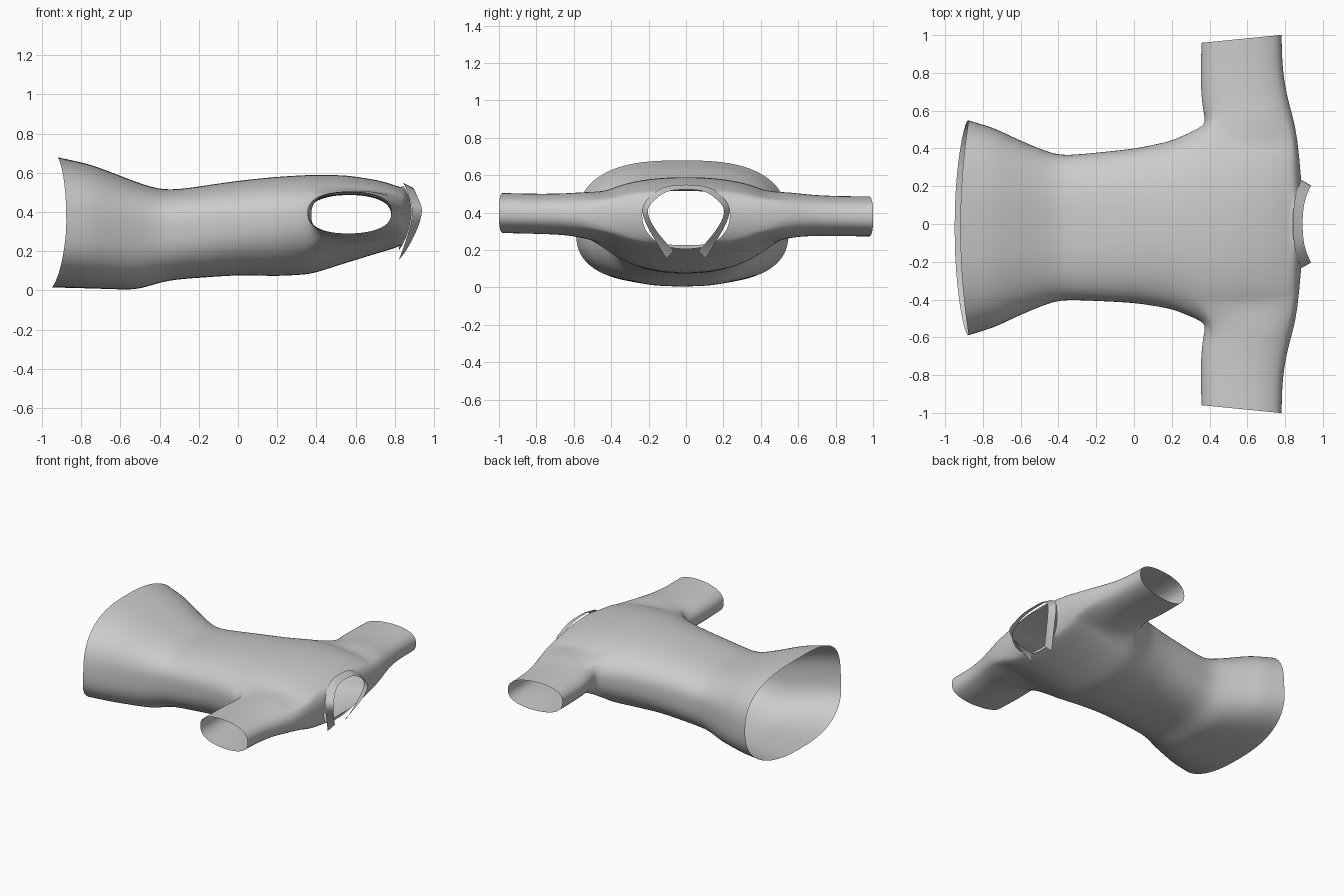
import bpy, bmesh
from math import sin, cos, pi, atan2, copysign

if "Cube" in bpy.data.objects:
    bpy.data.objects.remove(bpy.data.objects["Cube"])

N = 48          # points round the torso
ARM = 5         # half-height of an armhole in ring steps


def sup(t, n):
    c, s = cos(t), sin(t)
    return copysign(abs(c) ** (2 / n), c), copysign(abs(s) ** (2 / n), s)


def ramp(x, a, b):
    return min(1, max(0, (x - a) / (b - a)))


def finish(bm, name):
    bmesh.ops.recalc_face_normals(bm, faces=bm.faces)
    me = bpy.data.meshes.new(name)
    bm.to_mesh(me)
    bm.free()
    me.polygons.foreach_set("use_smooth", [True] * len(me.polygons))
    ob = bpy.data.objects.new(name, me)
    bpy.context.collection.objects.link(ob)
    mod = ob.modifiers.new("smooth", 'SUBSURF')
    mod.levels = mod.render_levels = 2
    mod.boundary_smooth = 'PRESERVE_CORNERS'


# torso profile from hem to neck: x, half width, z bottom, z top
PROFILE = [
    (-.92, .570, .015, .680), (-.75, .525, .010, .643), (-.51, .423, .002, .550),
    (-.41, .386, .038, .518), (-.32, .384, .056, .513), (0, .408, .078, .560),
    (.20, .445, .073, .580), (.37, .520, .082, .590), (.55, .525, .140, .588),
    (.72, .520, .192, .562), (.79, .510, .212, .540), (.825, .480, .228, .528),
    (.835, .340, .225, .528), (.84, .235, .205, .535),
]
# halve the long steps
sections = [PROFILE[0]]
for p in PROFILE[1:]:
    q = sections[-1]
    if p[0] - q[0] > .12:
        sections.append(tuple((u + v) / 2 for u, v in zip(p, q)))
    sections.append(p)
A0 = sections.index(PROFILE[7])     # armholes lie between these rings
A1 = sections.index(PROFILE[11])

bm = bmesh.new()
rings = []
for x, w, zb, zt in sections:
    k = ramp(x, -.4, .37)
    zm, n, yc = .31 + .08 * k, 2.7 - .5 * k, -.02 * (1 - k)
    bend = .045 * (ramp(x, -.62, -.92) + ramp(x, .77, .84))      # sides shifted to +x
    low = -.03 * ramp(x, -.8, -.92) - .02 * ramp(x, .825, .84)   # underside shifted to -x
    ring = []
    for i in range(N):
        c, s = sup(2 * pi * i / N, n)
        z = zm + s * ((zt - zm) if s > 0 else (zm - zb))
        ring.append(bm.verts.new((x + bend * c * c + low * max(0, -s), yc + w * c, z)))
    rings.append(ring)

for r in range(len(rings) - 1):
    for i in range(N):
        if A0 <= r < A1 and (i + ARM) % (N // 2) < 2 * ARM:
            continue
        j = (i + 1) % N
        bm.faces.new((rings[r][i], rings[r][j], rings[r + 1][j], rings[r + 1][i]))

# sleeves grow out of the armhole edges: |y|, x low, x high, z low, z high
SLEEVE = [
    (.555, .375, .845, .262, .512),
    (.65, .355, .815, .276, .501),
    (.80, .350, .785, .278, .496),
    (.98, .355, .782, .279, .498),
]
for side in (1, -1):
    mid = 0 if side > 0 else N // 2
    lo, hi = mid - ARM, mid + ARM
    loop = [rings[A0][i % N] for i in range(lo, hi)]
    loop += [rings[r][hi % N] for r in range(A0, A1)]
    loop += [rings[A1][i % N] for i in range(hi, lo, -1)]
    loop += [rings[r][lo % N] for r in range(A1, A0, -1)]
    angles = [atan2((v.co.z - .37) / .16, (v.co.x - .6) / .24) for v in loop]
    prev = loop
    for k, (y, x0, x1, z0, z1) in enumerate(SLEEVE):
        f = k / (len(SLEEVE) - 1)
        row = []
        for t in angles:
            c, s = sup(t, 2.3)
            row.append(bm.verts.new(((x0 + x1) / 2 + c * (x1 - x0) / 2,
                                     side * (y + f * .021 * c),
                                     (z0 + z1) / 2 + s * (z1 - z0) / 2 - side * .009 * f)))
        for a in range(len(row)):
            b = (a + 1) % len(row)
            bm.faces.new((prev[a], prev[b], row[b], row[a]))
        prev = row
finish(bm, "shirt_body")

# open collar band: outer and inner edge of one half, mirrored across y
OUTER = [(.838, 0, .552), (.848, .13, .543), (.872, .205, .48),
         (.896, .25, .41), (.870, .19, .29), (.820, .105, .155)]
INNER = [(.890, 0, .525), (.898, .11, .520), (.922, .175, .46),
         (.948, .224, .41), (.908, .155, .29), (.852, .065, .195)]

bm = bmesh.new()
a, b = ([bm.verts.new(p) for p in [(x, -y, z) for x, y, z in path[:0:-1]] + path]
        for path in (OUTER, INNER))
for i in range(len(a) - 1):
    bm.faces.new((a[i], a[i + 1], b[i + 1], b[i]))
finish(bm, "collar_band")
